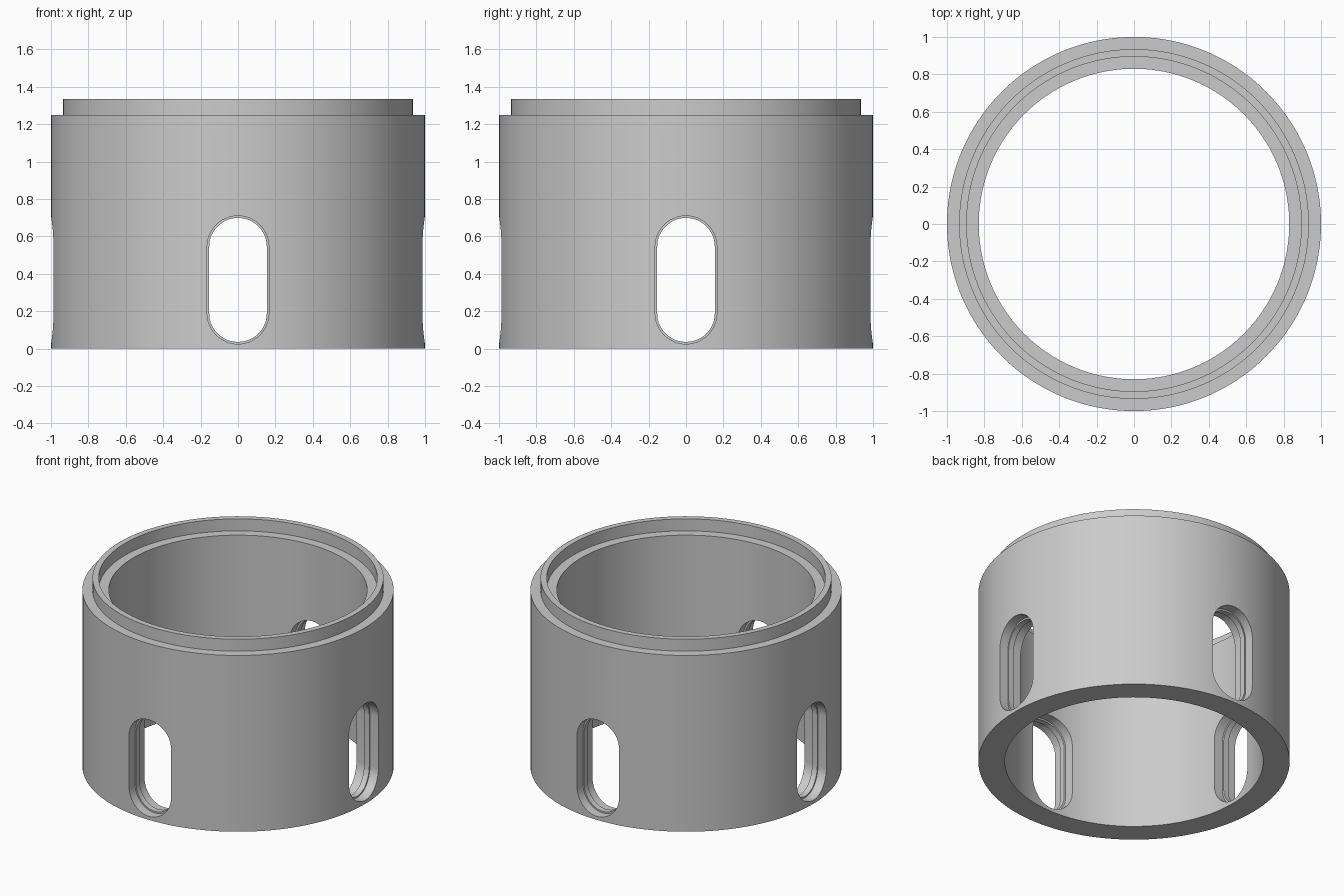
import bpy, bmesh, math

if "Cube" in bpy.data.objects:
    bpy.data.objects.remove(bpy.data.objects["Cube"])

SEGMENTS = 160


def make_object(name, bm):
    bmesh.ops.recalc_face_normals(bm, faces=bm.faces[:])
    mesh = bpy.data.meshes.new(name)
    bm.to_mesh(mesh)
    bm.free()
    obj = bpy.data.objects.new(name, mesh)
    bpy.context.collection.objects.link(obj)
    return obj


def lathe(name, profile):
    """Spin a closed (radius, z) profile around the z axis."""
    bm = bmesh.new()
    rings = []
    for i in range(SEGMENTS):
        a = 2 * math.pi * i / SEGMENTS
        rings.append([bm.verts.new((r * math.cos(a), r * math.sin(a), z))
                      for r, z in profile])
    n = len(profile)
    for i in range(SEGMENTS):
        p, q = rings[i], rings[(i + 1) % SEGMENTS]
        for j in range(n):
            k = (j + 1) % n
            bm.faces.new((p[j], q[j], q[k], p[k]))
    return make_object(name, bm)


def slot_prism(name, radius, angle, z_low=0.19, z_high=0.545, steps=24):
    """Long rounded slot running right across the tube."""
    bm = bmesh.new()
    outline = []
    for centre, start in ((z_high, 0), (z_low, math.pi)):
        for i in range(steps + 1):
            a = start + math.pi * i / steps
            outline.append((radius * math.cos(a), centre + radius * math.sin(a)))
    face = bm.faces.new([bm.verts.new((x, -1.3, z)) for x, z in outline])
    ext = bmesh.ops.extrude_face_region(bm, geom=[face])["geom"]
    bmesh.ops.translate(bm, vec=(0, 2.6, 0),
                        verts=[v for v in ext if isinstance(v, bmesh.types.BMVert)])
    obj = make_object(name, bm)
    obj.rotation_euler.z = angle
    bpy.context.view_layer.update()
    return obj


def cut(target, cutter):
    mod = target.modifiers.new("cut", 'BOOLEAN')
    mod.operation = 'DIFFERENCE'
    mod.solver = 'EXACT'
    mod.object = cutter
    bpy.context.view_layer.objects.active = target
    bpy.ops.object.modifier_apply(modifier=mod.name)


# Tube wall with a thin raised lip on top
body = lathe("tube_body", [(0.83, 0), (1.0, 0), (1.0, 1.25), (0.935, 1.25),
                           (0.935, 1.335), (0.895, 1.335), (0.895, 1.25), (0.83, 1.25)])

# Thin shell that keeps a rib in the middle of each slot wall
shell = lathe("rib_shell_helper", [(0.895, -1), (0.935, -1), (0.935, 2), (0.895, 2)])

# Four stepped slots: wide at both faces, narrower through the middle rib
helpers = [shell]
for angle in (0, math.pi / 2):
    wide = slot_prism("wide_slot_cutter", 0.165, angle)
    cut(wide, shell)
    cut(body, wide)
    narrow = slot_prism("narrow_slot_cutter", 0.154, angle)
    cut(body, narrow)
    helpers += [wide, narrow]

for h in helpers:
    h.hide_render = True
    bpy.data.objects.remove(h)

# Smooth curved walls, crisp edges
bpy.ops.object.select_all(action='DESELECT')
body.select_set(True)
bpy.context.view_layer.objects.active = body
bpy.ops.object.shade_smooth_by_angle(angle=math.radians(30))
